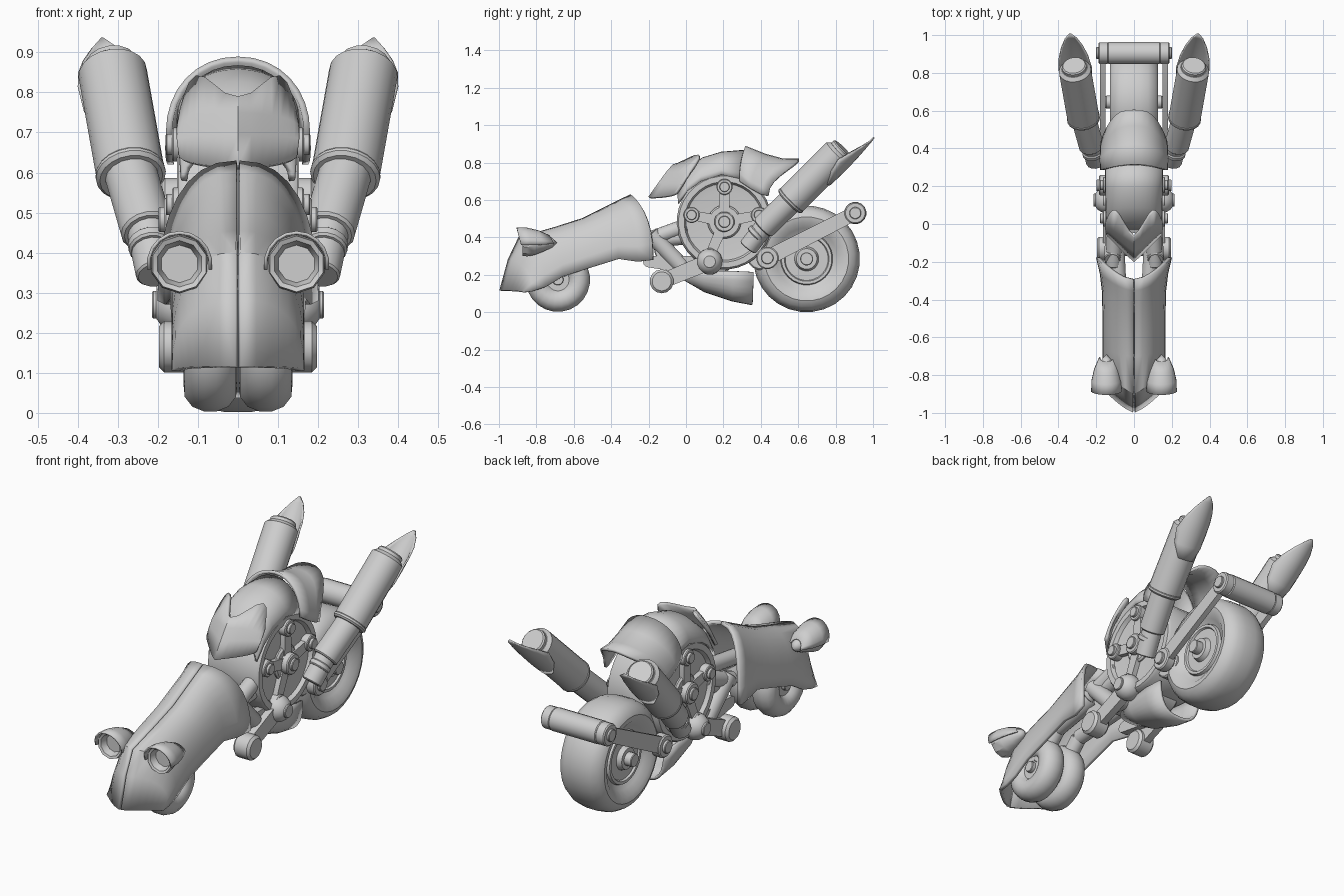
import bpy, bmesh, math
from mathutils import Vector

if "Cube" in bpy.data.objects:
    bpy.data.objects.remove(bpy.data.objects["Cube"])

grey = bpy.data.materials.new("plain_grey")
grey.diffuse_color = (0.62, 0.62, 0.62, 1)
grey.use_nodes = True
grey.node_tree.nodes["Principled BSDF"].inputs["Base Color"].default_value = grey.diffuse_color


def finish(name, bm, thick=0, angle=35):
    bmesh.ops.remove_doubles(bm, verts=bm.verts, dist=1e-5)
    bmesh.ops.recalc_face_normals(bm, faces=bm.faces)
    me = bpy.data.meshes.new(name)
    bm.to_mesh(me)
    bm.free()
    me.materials.append(grey)
    ob = bpy.data.objects.new(name, me)
    bpy.context.collection.objects.link(ob)
    if thick:
        mod = ob.modifiers.new("thickness", 'SOLIDIFY')
        mod.thickness, mod.offset = thick, 0
    bpy.ops.object.select_all(action='DESELECT')
    ob.select_set(True)
    bpy.context.view_layer.objects.active = ob
    bpy.ops.object.shade_smooth_by_angle(angle=math.radians(angle))
    return ob


def skin(bm, rows, closed=False):
    """Faces between rows of points."""
    vs = [[bm.verts.new(p) for p in r] for r in rows]
    n = len(vs[0])
    for a, b in zip(vs, vs[1:]):
        for i in range(n if closed else n - 1):
            j = (i + 1) % n
            bm.faces.new((a[i], a[j], b[j], b[i]))


def lathe(name, profile, origin, axis=(1, 0, 0), n=20):
    """Turn (distance, radius) pairs around an axis."""
    q = Vector(axis).to_track_quat('Z', 'Y')
    rows = [[Vector(origin) + q @ Vector((r * math.cos(2 * math.pi * (i + .5) / n),
             r * math.sin(2 * math.pi * (i + .5) / n), d)) for i in range(n)] for d, r in profile]
    bm = bmesh.new()
    skin(bm, rows, True)
    return finish(name, bm)


def rod(name, p, q, r, n=16, bevel=.1):
    axis = Vector(q) - Vector(p)
    h, b = axis.length, r * bevel
    return lathe(name, [(0, 0), (0, r - b), (b, r), (h - b, r), (h, r - b), (h, 0)], p, axis, n)


def sym(half):
    return half + [(-d, r) for d, r in reversed(half)]


def ball(name, c, r):
    lathe(name, [(-r * math.cos(math.pi * i / 8), r * math.sin(math.pi * i / 8)) for i in range(9)], c, n=16)


def link(name, x0, x1, p, q, rp, rq):
    """Flat bar with rounded ends in the yz plane."""
    a = math.atan2(q[1] - p[1], q[0] - p[0])
    pts = []
    for c, r, start in ((q, rq, a - math.pi / 2), (p, rp, a + math.pi / 2)):
        pts += [(c[0] + r * math.cos(start + math.pi * i / 6),
                 c[1] + r * math.sin(start + math.pi * i / 6)) for i in range(7)]
    bm = bmesh.new()
    f = bm.faces.new([bm.verts.new((x0, y, z)) for y, z in pts])
    ext = bmesh.ops.extrude_face_region(bm, geom=[f])["geom"]
    bmesh.ops.translate(bm, vec=(x1 - x0, 0, 0), verts=[g for g in ext if isinstance(g, bmesh.types.BMVert)])
    finish(name, bm)


def shell(name, stations, k0=1.0, k1=None, e=.85, gap=0, thick=.016, horn=0):
    """Arched panel: each station is (centre y, centre z, edge y, edge z, half width)."""
    last = len(stations) - 1
    for sx in (-1, 1):
        rows = []
        for n, (cy, cz, sy, sz, w) in enumerate(stations):
            k = k0 + ((k1 or k0) - k0) * n / last
            row = []
            for i in range(9):
                a = math.pi / 2 * i / 8
                s, c = math.sin(a) ** e, math.cos(a) ** e if i < 8 else 0
                up = horn * max(0, math.sin(2 * a)) ** 2 if n == last else 0
                row.append((sx * (gap + w * s), cy + (sy - cy) * s ** k + up,
                            cz + (sz - cz) * (1 - c) + up * .9))
            rows.append(row)
        if gap:
            bm = bmesh.new()
            skin(bm, rows)
            finish(name + ("_left" if sx < 0 else "_right"), bm, thick)
        else:
            halves = rows if sx < 0 else [[*reversed(l), *r[1:]] for l, r in zip(halves, rows)]
    if not gap:
        bm = bmesh.new()
        skin(bm, halves)
        finish(name, bm, thick)


# Front fairing in two halves with a seam
shell("front_fairing", [
    (-.99, .115, -.87, .105, .155), (-.945, .28, -.82, .112, .155), (-.89, .395, -.75, .135, .155),
    (-.70, .447, -.66, .19, .155), (-.55, .495, -.52, .235, .155), (-.42, .56, -.36, .285, .158),
    (-.35, .595, -.26, .27, .17), (-.295, .622, -.175, .28, .19)], 1.3, 1.7, gap=.0025, thick=.018)

# Cowl over the engine, tail cowl, front mask, belly pan
shell("engine_cowl", [(-.04, .66, -.04, .58, .135), (.02, .76, .01, .65, .14), (.09, .82, .08, .70, .142),
                      (.19, .85, .19, .735, .145), (.31, .86, .30, .71, .145)], 2, e=.95)
shell("tail_cowl", [(.315, .882, .285, .70, .172), (.42, .84, .345, .66, .174),
                    (.52, .813, .40, .63, .172), (.605, .815, .44, .62, .168)], 2, 3, e=.95)
shell("front_mask", [(-.195, .612, -.05, .64, .145), (-.14, .69, -.02, .68, .148),
                     (-.10, .745, .00, .71, .146), (-.065, .785, .02, .735, .142)], e=1, horn=.075)
shell("belly_pan", [(-.03, .19, -.03, .215, .06), (.1, .115, .1, .22, .105),
                    (.25, .065, .25, .22, .125), (.355, .045, .36, .215, .125)], 2, e=.75)

# Wheels
rear = (0, .645, .285)
lathe("rear_wheel", sym([(.11, 0), (.11, .055), (.085, .065), (.085, .115), (.095, .12), (.095, .135),
      (.08, .14), (.095, .165), (.12, .195), (.126, .225), (.112, .255), (.075, .277), (.03, .285)]), rear, n=28)
rod("rear_axle", (-.15, .645, .285), (.15, .645, .285), .035)
for s in (-1, 1):
    lathe("front_wheel", sym([(.035, 0), (.035, .06), (.055, .075), (.067, .105), (.064, .135),
          (.045, .16), (.015, .172)]), (s * .069, -.685, .174), n=24)
rod("front_axle", (-.125, -.685, .174), (.125, -.685, .174), .03)

# Engine drum with a raised rim
EY, EZ = .205, .483
lathe("engine_drum", sym([(.125, 0), (.125, .17), (.13, .205), (.15, .215), (.15, .245),
      (.135, .255)]), (0, EY, EZ), n=32)
rod("gearbox", (-.1, .15, .30), (.1, .15, .30), .11)
rod("rear_gearbox", (-.12, .40, .30), (.12, .40, .30), .075)
rod("tail_crossbar", (-.14, .905, .53), (.14, .905, .53), .06)
rod("tail_crossbar_pin", (-.2, .905, .53), (.2, .905, .53), .032)
rod("steering_crossbar", (-.13, -.12, .33), (.13, -.12, .33), .05)

for s in (-1, 1):
    # Engine star plate: hub, arms and bolts
    rod("engine_hub_plate", (s * .12, EY, EZ), (s * .145, EY, EZ), .09, 24)
    rod("engine_hub", (s * .12, EY, EZ), (s * .185, EY, EZ), .055)
    rod("engine_hub_cap", (s * .18, EY, EZ), (s * .198, EY, EZ), .032)
    for by, bz in ((.206, .67), (.03, .52), (.39, .52), (.126, .30)):
        link("engine_arm", s * .12, s * .152, (EY, EZ), (by, bz), .03, .025)
        rod("engine_bolt", (s * .12, by, bz), (s * .165, by, bz), .043)
        rod("engine_bolt_cap", (s * .16, by, bz), (s * .18, by, bz), .027)

    # Foot peg, its bar and ball joint
    link("peg_bar", s * .125, s * .165, (-.13, .165), (.126, .27), .04, .045)
    rod("foot_peg", (s * .10, -.13, .165), (s * .197, -.13, .165), .064, 14, .2)
    ball("ball_joint", (s * .145, .126, .27), .07)
    rod("ball_joint_cap", (s * .18, .126, .27), (s * .215, .126, .27), .035)

    # Steering struts and brackets
    rod("steering_strut", (s * .07, -.52, .34), (s * .095, -.02, .40), .04)
    rod("wheel_strut", (s * .07, -.66, .20), (s * .07, -.52, .34), .04)
    rod("neck_strut", (s * .11, -.22, .38), (s * .10, .0, .46), .042)
    rod("lower_strut", (s * .115, -.19, .42), (s * .105, -.02, .24), .045)
    link("lower_bracket", s * .09, s * .13, (-.2, .27), (.05, .25), .03, .05)

    # Swing arm
    link("swing_arm", s * .15, s * .18, (.435, .29), (.905, .53), .042, .038)
    for py, pz, r in ((.435, .29, .06), (.905, .53, .058)):
        rod("swing_arm_end", (s * .135, py, pz), (s * .188, py, pz), r)
    rod("swing_arm_bolt", (s * .18, .435, .29), (s * .203, .435, .29), .033)

    # Exhaust in three steps with an end plug and a pointed blade
    p0, p1, p2, p3 = (Vector((s * x, y, z)) for x, y, z in (
        (.203, .33, .345), (.225, .41, .45), (.267, .555, .59), (.315, .825, .86)))
    ax = (p3 - p2).normalized()
    rod("exhaust_pipe", p0, p1 + ax * .02, .052)
    rod("exhaust_pipe_collar", p1 - ax * .06, p1 - ax * .03, .055)
    rod("exhaust_middle", p1, p2 + ax * .02, .067)
    rod("exhaust_muffler", p2, p3, .086, 20, .2)
    rod("exhaust_collar", p2 - ax * .005, p2 + ax * .022, .088, 20)
    rod("exhaust_plug", p3 - ax * .02, p3 + ax * .022, .066)
    under = Vector((s * .02, .7, -.7))
    under = (under - ax * under.dot(ax)).normalized()
    side = ax.cross(under)
    rows = []
    for d, half, r in ((-.17, 30, .086), (-.10, 62, .089), (-.03, 74, .089), (.04, 60, .087),
                       (.10, 42, .083), (.15, 22, .079), (.182, 3, .075)):
        angs = [math.radians(half * (i / 5 - 1)) for i in range(11)]
        rows.append([p3 + ax * d + under * r * math.cos(a) + side * r * math.sin(a) for a in angs])
    bm = bmesh.new()
    skin(bm, rows)
    finish("exhaust_blade", bm, .008)

    # Headlight: hollow rim, lens and tapered back
    lathe("headlight", [(.035, 0), (.035, .047), (.0, .058), (-.005, .070), (.02, .074), (.06, .066),
          (.11, .047), (.155, .025), (.18, 0)], (s * .146, -.87, .372), (0, 1, 0), 10)
    # Hood over the headlight
    rows = [[(s * .146 + r * math.cos(math.radians(a)), y - .02 * math.sin(math.radians(a)),
              .372 + r * math.sin(math.radians(a))) for a in range(-10, 191, 20)]
            for y, r in ((-.885, .078), (-.83, .076), (-.77, .062), (-.71, .035))]
    bm = bmesh.new()
    skin(bm, rows)
    finish("headlight_hood", bm, .008)
